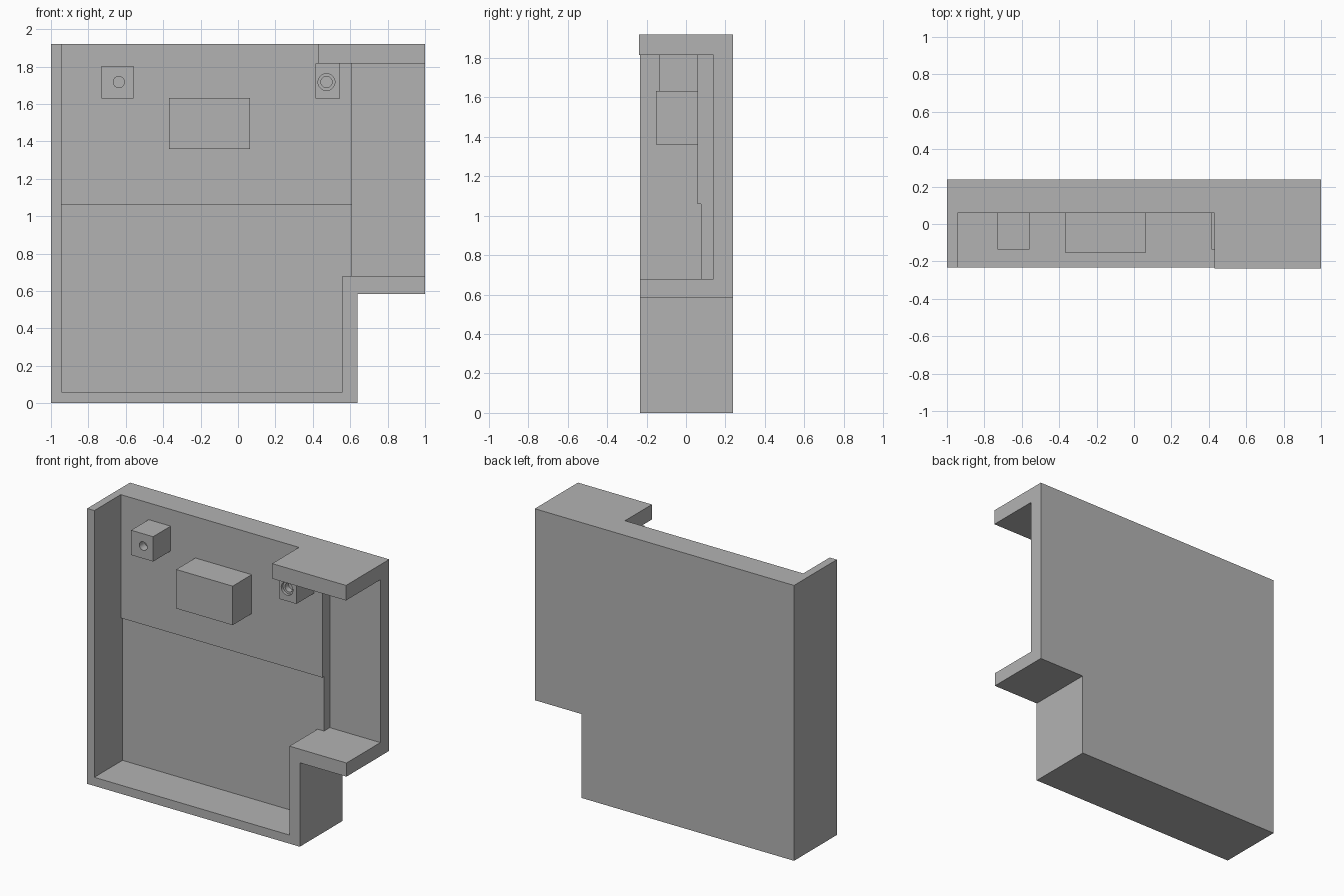
import bpy, bmesh
from math import pi
from mathutils import Matrix, Vector

cube = bpy.data.objects.get("Cube")
if cube:
    bpy.data.objects.remove(cube, do_unlink=True)

GREY = (0.45, 0.45, 0.45, 1)
grey = bpy.data.materials.new("plain grey")
grey.use_nodes = True
grey.diffuse_color = GREY
grey.node_tree.nodes["Principled BSDF"].inputs["Base Color"].default_value = GREY


def add_object(name, bm):
    bmesh.ops.recalc_face_normals(bm, faces=bm.faces)
    mesh = bpy.data.meshes.new(name)
    bm.to_mesh(mesh)
    bm.free()
    mesh.materials.append(grey)
    obj = bpy.data.objects.new(name, mesh)
    bpy.context.collection.objects.link(obj)
    return obj


def prism(name, outline, y0, y1):
    """Extrude an (x, z) outline from y0 to y1."""
    bm = bmesh.new()
    face = bm.faces.new([bm.verts.new((x, y0, z)) for x, z in outline])
    ext = bmesh.ops.extrude_face_region(bm, geom=[face])
    verts = [g for g in ext["geom"] if isinstance(g, bmesh.types.BMVert)]
    bmesh.ops.translate(bm, verts=verts, vec=Vector((0, y1 - y0, 0)))
    return add_object(name, bm)


def box(name, x0, x1, y0, y1, z0, z1):
    return prism(name, [(x0, z0), (x1, z0), (x1, z1), (x0, z1)], y0, y1)


def drill(name, x, z, y0, y1, r0, r1):
    """Round cutter along y, radius r0 at y0 and r1 at y1."""
    bm = bmesh.new()
    place = Matrix.Translation((x, (y0 + y1) / 2, z)) @ Matrix.Rotation(-pi / 2, 4, "X")
    bmesh.ops.create_cone(bm, cap_ends=True, segments=32, radius1=r0, radius2=r1,
                          depth=y1 - y0, matrix=place)
    return add_object(name, bm)


def cut(target, cutter):
    cutter.hide_render = True
    mod = target.modifiers.new("cut", "BOOLEAN")
    mod.operation, mod.solver, mod.object = "DIFFERENCE", "EXACT", cutter
    bpy.context.view_layer.objects.active = target
    bpy.ops.object.modifier_apply(modifier=mod.name)
    bpy.data.objects.remove(cutter, do_unlink=True)


BACK, TOP, SHELF, SLAB = 0.238, 1.92, 0.68, 1.815
PANEL, RIM = 0.058, -0.233

# Stepped housing
housing = prism("housing", [(-1, 0), (0.64, 0), (0.64, 0.585), (1, 0.585),
                            (1, TOP), (-1, TOP)], -0.238, BACK)

# Rim set slightly behind the front of the top slab
cut(housing, prism("rim_cutter", [(-2, -1), (2, -1), (2, SLAB), (0.43, SLAB),
                                  (0.43, 3), (-2, 3)], -1, RIM))
# Main recess, open at the top left and at the right side
cut(housing, prism("recess_cutter", [(-0.945, 0.06), (0.56, 0.06), (0.56, SHELF),
                                     (2, SHELF), (2, SLAB), (0.43, SLAB),
                                     (0.43, 3), (-0.945, 3)], -1, PANEL))
# Slightly deeper lower panel
cut(housing, prism("lower_panel_cutter", [(-0.945, 0.06), (0.56, 0.06), (0.56, SHELF),
                                          (0.61, SHELF), (0.61, 1.06),
                                          (-0.945, 1.06)], -0.1, 0.077))
# Deeper side bay
cut(housing, box("side_bay_cutter", 0.61, 2, -0.1, 0.14, SHELF, SLAB))

# Centre block
box("centre_block", -0.37, 0.065, -0.152, PANEL, 1.36, 1.632)

# Mounting blocks with a plain and a countersunk hole
FACE = -0.135
right_mount = box("right_mount", -0.73, -0.56, FACE, PANEL, 1.63, 1.803)
cut(right_mount, drill("hole_cutter", -0.637, 1.717, FACE - 0.05, FACE + 0.06, 0.03, 0.03))

left_mount = box("left_mount", 0.415, 0.545, FACE, PANEL, 1.63, SLAB)
cut(left_mount, drill("ring_cutter", 0.473, 1.717, FACE - 0.02, FACE + 0.02, 0.045, 0.045))
cut(left_mount, drill("hole_cutter", 0.473, 1.717, FACE - 0.02, FACE + 0.06, 0.03, 0.03))
